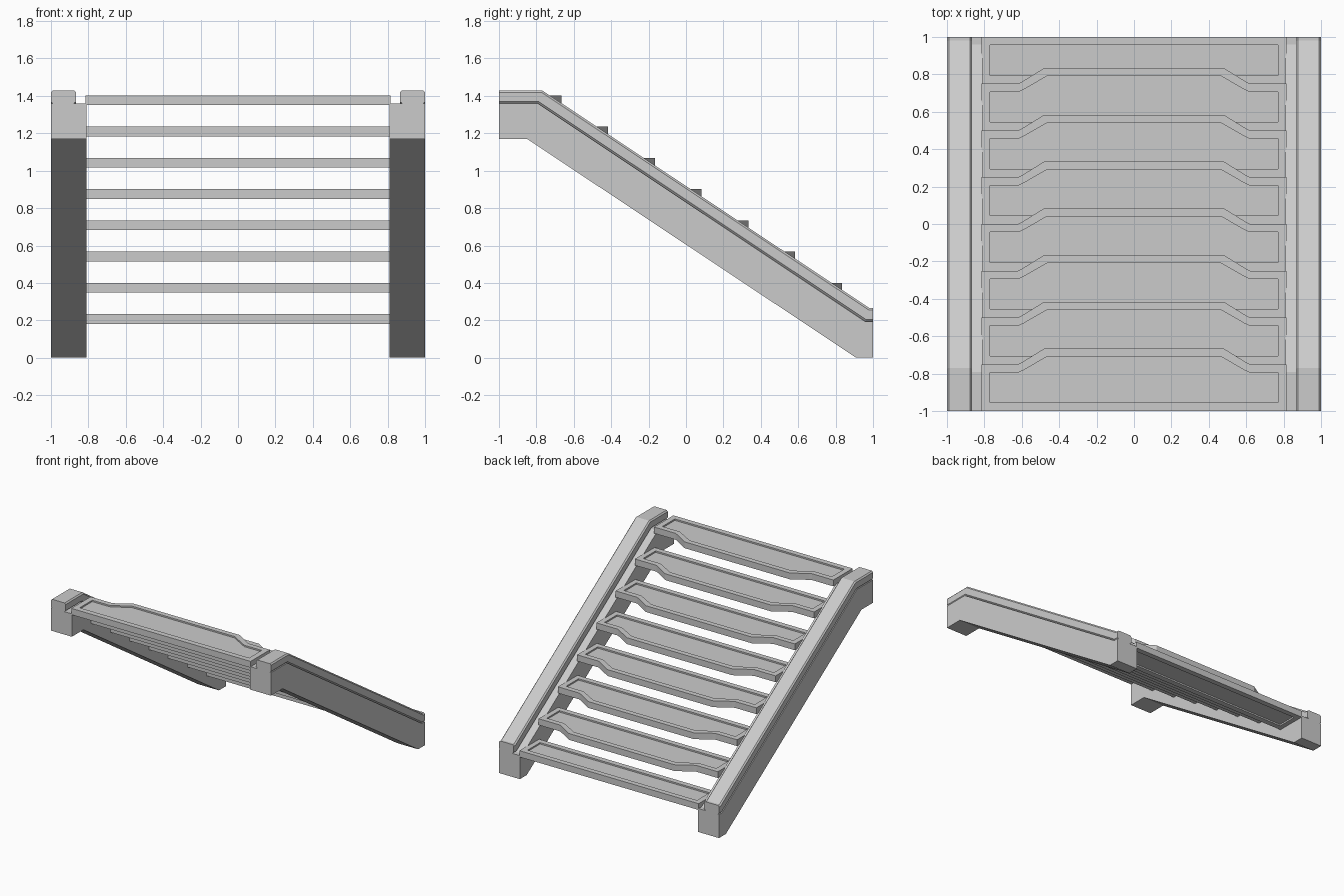
import bpy, bmesh

if "Cube" in bpy.data.objects:
    bpy.data.objects.remove(bpy.data.objects["Cube"])

grey = bpy.data.materials.new("plain grey")
grey.diffuse_color = (0.6, 0.6, 0.6, 1)
grey.use_nodes = True
grey.node_tree.nodes["Principled BSDF"].inputs["Base Color"].default_value = grey.diffuse_color


def finish(bm, name):
    bmesh.ops.recalc_face_normals(bm, faces=bm.faces)
    me = bpy.data.meshes.new(name)
    bm.to_mesh(me)
    bm.free()
    me.materials.append(grey)
    ob = bpy.data.objects.new(name, me)
    bpy.context.collection.objects.link(ob)
    return ob


def skin(name, rings):
    """Join matching rings of points and close both ends."""
    bm = bmesh.new()
    rows = [[bm.verts.new(p) for p in ring] for ring in rings]
    n = len(rows[0])
    for a, b in zip(rows, rows[1:]):
        for i in range(n):
            j = (i + 1) % n
            bm.faces.new((a[i], a[j], b[j], b[i]))
    bm.faces.new(rows[0])
    bm.faces.new(rows[-1])
    return finish(bm, name)


# Side profile of a stringer (y, z)
STRINGER = [(-1, 1.17), (-0.85, 1.17), (0.91, 0), (1, 0),
            (1, 0.193), (0.96, 0.193), (-0.79, 1.358), (-1, 1.358)]

# Cap rail stations: bottom (y, z) and top (y, z)
RAIL = [((-1, 1.358), (-1, 1.43)), ((-0.79, 1.358), (-0.77, 1.43)),
        ((0.96, 0.193), (0.98, 0.266)), ((1, 0.193), (1, 0.266))]
# Chamfered rail section: x and height fraction
SECTION = [(0.88, 0), (0.99, 0), (1.0, 0.15), (1.0, 0.85),
           (0.99, 1), (0.876, 1), (0.866, 0.85), (0.866, 0.15)]

for side, label in ((-1, "left"), (1, "right")):
    skin(label + "_stringer",
         [[(side * x, y, z) for y, z in STRINGER] for x in (0.81, 1.0)])
    skin(label + "_cap_rail",
         [[(side * x, b[0] + (t[0] - b[0]) * f, b[1] + (t[1] - b[1]) * f)
           for x, f in SECTION] for b, t in RAIL])


def outline(half, front, back, nose):
    """Half of the tread edge on the right, mirrored to the left."""
    right = [(half, front), (half, back)] + nose
    return right + [(-x, y) for x, y in reversed(right)]


# Treads with a nosing at the back and a recessed panel on both faces
for i in range(8):
    y0 = -1 + 0.25 * i
    y1 = y0 + 0.25
    top = 1.402 - 0.167 * i
    low = top - 0.052
    last = i == 7
    edge = outline(0.815, y0, y1, [] if last else
                   [(0.62, y1), (0.60, y1 + 0.01), (0.48, y1 + 0.084)])
    panel = outline(0.77, y0 + 0.045, y1 - 0.043, [] if last else
                    [(0.615, y1 - 0.043), (0.59, y1 - 0.031), (0.465, y1 + 0.041)])
    ring = lambda pts, z: [(x, y, z) for x, y in pts]
    skin("tread_%d" % (i + 1),
         [ring(panel, low + 0.012), ring(panel, low), ring(edge, low),
          ring(edge, top), ring(panel, top), ring(panel, top - 0.012)])
